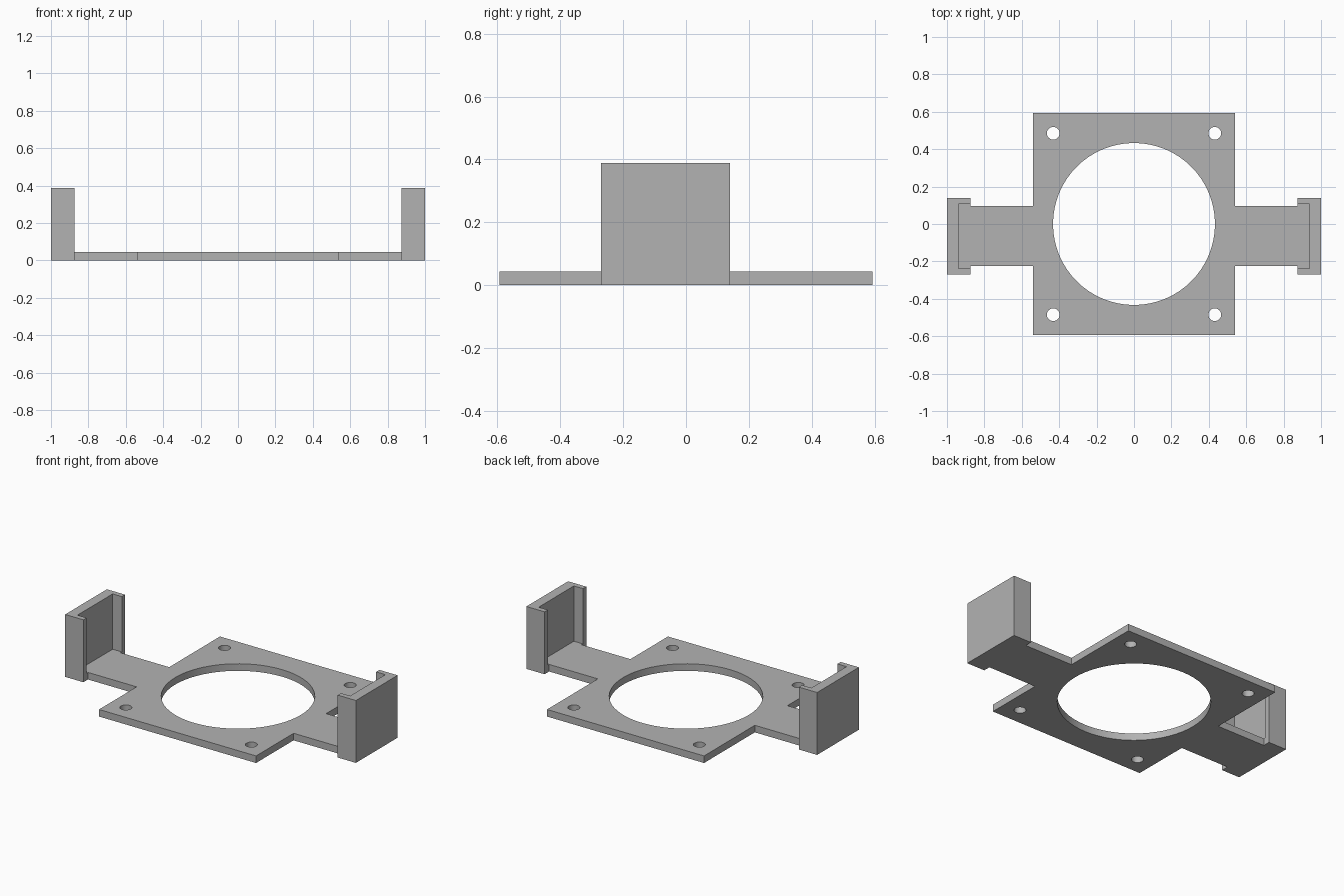
import bpy
import math

cube = bpy.data.objects.get("Cube")
if cube:
    bpy.data.objects.remove(cube, do_unlink=True)

grey = bpy.data.materials.new("mid grey")
grey.use_nodes = True
colour = (0.45, 0.45, 0.45, 1)
grey.diffuse_color = colour
grey.node_tree.nodes["Principled BSDF"].inputs["Base Color"].default_value = colour

PLATE_TOP = 0.044
CLIP_TOP = 0.388
CLIP_Y = -0.065           # centre line of the arms and end clips


def circle(x, y, radius, count):
    return [(x + radius * math.cos(math.tau * i / count),
             y + radius * math.sin(math.tau * i / count)) for i in range(count)]


def extruded(name, loops, bottom, top):
    """Flat outline, with any holes as further loops, made into a solid."""
    curve = bpy.data.curves.new(name, "CURVE")
    curve.dimensions = "2D"
    curve.fill_mode = "BOTH"
    curve.extrude = (top - bottom) / 2
    for loop in loops:
        spline = curve.splines.new("POLY")
        spline.points.add(len(loop) - 1)
        for point, (x, y) in zip(spline.points, loop):
            point.co = (x, y, 0, 1)
        spline.use_cyclic_u = True
    obj = bpy.data.objects.new(name, curve)
    bpy.context.collection.objects.link(obj)
    obj.location.z = (top + bottom) / 2
    bpy.ops.object.select_all(action="DESELECT")
    obj.select_set(True)
    bpy.context.view_layer.objects.active = obj
    bpy.ops.object.convert(target="MESH")
    obj = bpy.context.object
    obj.name = name
    # Weld the caps to the side walls
    weld = obj.modifiers.new("weld", "WELD")
    weld.merge_threshold = 0.0005
    bpy.ops.object.modifier_apply(modifier=weld.name)
    obj.data.materials.clear()
    obj.data.materials.append(grey)
    bpy.ops.object.shade_smooth_by_angle(angle=math.radians(30))
    return obj


# Base plate: square ring, two arms and the floors of the clips
arm_low, arm_high = CLIP_Y - 0.16, CLIP_Y + 0.16
clip_low, clip_high = CLIP_Y - 0.205, CLIP_Y + 0.205
right_half = [(0.54, -0.594), (0.54, arm_low), (0.875, arm_low), (0.875, clip_low),
              (1, clip_low), (1, clip_high), (0.875, clip_high), (0.875, arm_high),
              (0.54, arm_high), (0.54, 0.594)]
outline = right_half + [(-x, y) for x, y in reversed(right_half)]
holes = [circle(0, 0, 0.433, 64)]
holes += [circle(x, y, 0.034, 24) for x in (-0.432, 0.432) for y in (-0.485, 0.485)]
extruded("base_plate", [outline] + holes, 0, PLATE_TOP)

# Upright channel-shaped clips, open toward the middle
pocket_low, pocket_high = CLIP_Y - 0.173, CLIP_Y + 0.173
channel = [(0.875, clip_low), (1, clip_low), (1, clip_high), (0.875, clip_high),
           (0.875, pocket_high), (0.938, pocket_high), (0.938, pocket_low), (0.875, pocket_low)]
for name, side in (("left_clip", 1), ("right_clip", -1)):
    extruded(name, [[(side * x, y) for x, y in channel]], PLATE_TOP, CLIP_TOP)
